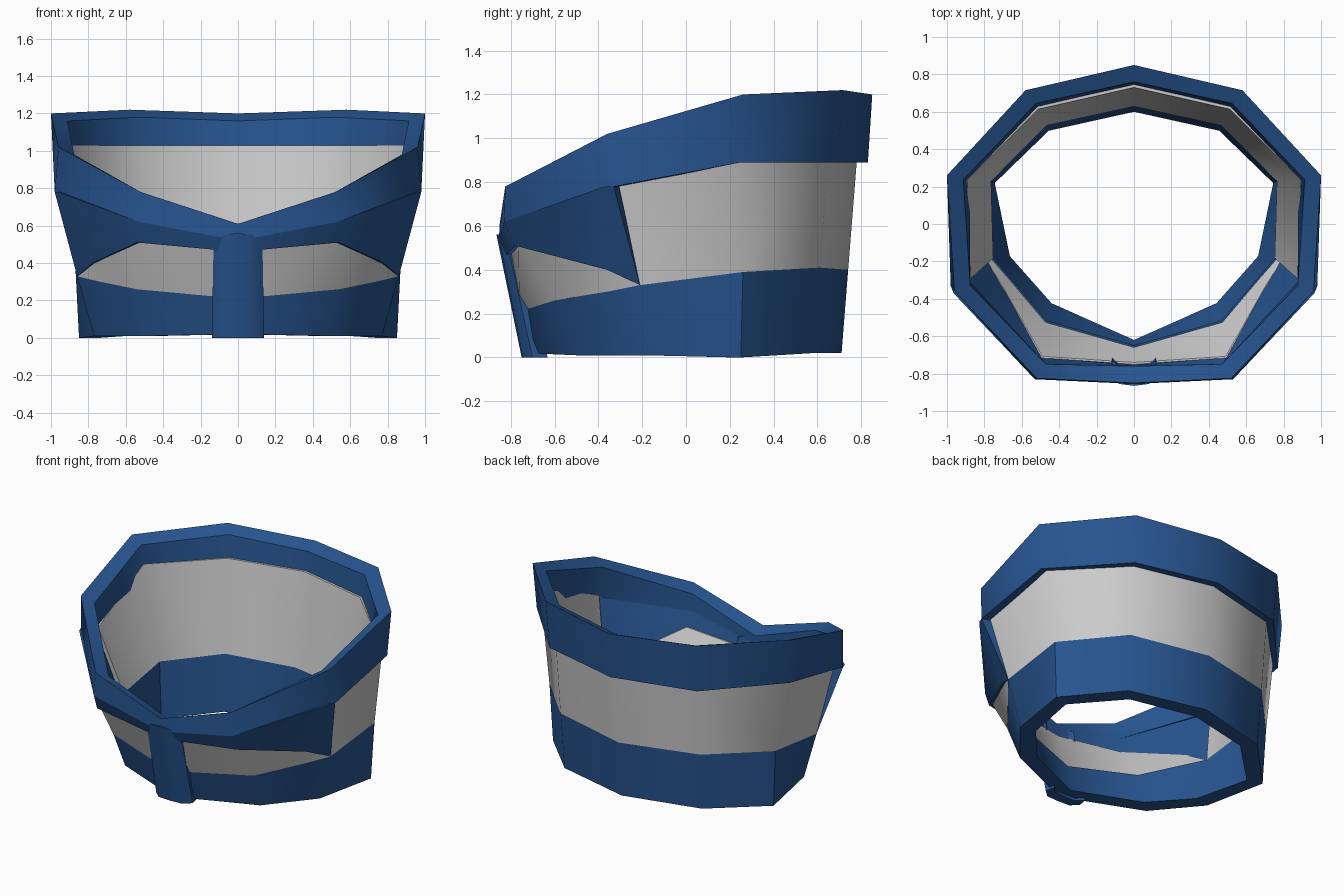
import bpy, bmesh, math
from mathutils import Vector

if "Cube" in bpy.data.objects:
    bpy.data.objects.remove(bpy.data.objects["Cube"])

blue = bpy.data.materials.new("blue")
blue.diffuse_color = (0.02, 0.09, 0.28, 1)
blue.use_nodes = True
blue.node_tree.nodes["Principled BSDF"].inputs["Base Color"].default_value = blue.diffuse_color


def loft(name, low, high, t_low, t_high, mat=None, drop=0.0):
    """Half wall between a low and a high outline, thickened inwards, mirrored in x."""
    def inward(p, t, dz=0.0):
        p = Vector(p)
        d = Vector((p.x, p.y, 0)).normalized() * t
        return p - d - Vector((0, 0, dz))

    bm = bmesh.new()
    rings = []
    for a, b in zip(low, high):
        section = [Vector(a), Vector(b), inward(b, t_high, drop), inward(a, t_low)]
        rings.append([bm.verts.new(p) for p in section])
    for r, s in zip(rings, rings[1:]):
        for i in range(4):
            j = (i + 1) % 4
            bm.faces.new((r[i], s[i], s[j], r[j]))
    for r in (rings[0], rings[-1]):
        if abs(r[0].co.x) > 0.001:
            bm.faces.new(r)
    # mirrored half
    geom = bm.verts[:] + bm.edges[:] + bm.faces[:]
    copy = bmesh.ops.duplicate(bm, geom=geom)["geom"]
    for v in [g for g in copy if isinstance(g, bmesh.types.BMVert)]:
        v.co.x *= -1
    bmesh.ops.remove_doubles(bm, verts=bm.verts[:], dist=0.002)
    bmesh.ops.recalc_face_normals(bm, faces=bm.faces[:])
    me = bpy.data.meshes.new(name)
    bm.to_mesh(me)
    bm.free()
    ob = bpy.data.objects.new(name, me)
    bpy.context.collection.objects.link(ob)
    if mat:
        me.materials.append(mat)
    bpy.ops.object.select_all(action='DESELECT')
    ob.select_set(True)
    bpy.context.view_layer.objects.active = ob
    bpy.ops.object.shade_smooth_by_angle(angle=math.radians(48))
    return ob


# Outlines run from the front centre round the right side to the back centre
base = [(0, -.73, .02), (.52, -.50, .01), (.77, -.20, .01),
        (.85, .25, 0), (.53, .58, .02), (0, .71, .02)]
lower_edge = [(0, -.76, .21), (.54, -.60, .26), (.86, -.21, .33),
              (.87, .26, .39), (.54, .61, .41), (0, .74, .40)]
upper_edge = [(0, -.855, .52), (.53, -.83, .62), (.98, -.33, .78),
              (.975, .25, .89), (.57, .69, .89), (0, .83, .89)]
rim = [(0, -.85, .61), (.52, -.825, .78), (.96, -.36, 1.02),
       (1.0, .26, 1.20), (.58, .715, 1.22), (0, .85, 1.20)]

# Blue bands
loft("lower_band", base, lower_edge, .11, .11, blue)
loft("upper_band", upper_edge, rim, .10, .09, blue, drop=.04)

# Front lip hanging from the upper band, down to the side notch
lip_edge = [(0, -.83, .46), (.54, -.78, .51), (.78, -.36, .40), (.86, -.21, .33)]
lip_top = [upper_edge[0], upper_edge[1], (.965, -.37, .78), upper_edge[2]]
loft("front_lip", lip_edge, lip_top, .08, .10, blue)

# Grey panel wrapping the sides and back
panel_top = [(.93, -.31, .80), (.95, .25, 1.03), (.55, .66, 1.03), (0, .79, 1.03)]
loft("back_panel", lower_edge[2:], panel_top, .11, .06)

# Sloping grey panel below the front lip
front_low = [lower_edge[0], lower_edge[1], (.75, -.345, .303), lower_edge[2]]
front_top = [(0, -.81, .47), (.53, -.765, .52), (.77, -.355, .41), (.858, -.21, .34)]
loft("front_panel", front_low, front_top, .10, .07)

# Centre strip, gently rounded
loft("centre_strip",
     [(0, -.75, 0), (.09, -.745, 0), (.14, -.70, 0)],
     [(0, -.865, .56), (.08, -.855, .55), (.13, -.82, .54)], .07, .09, blue)
